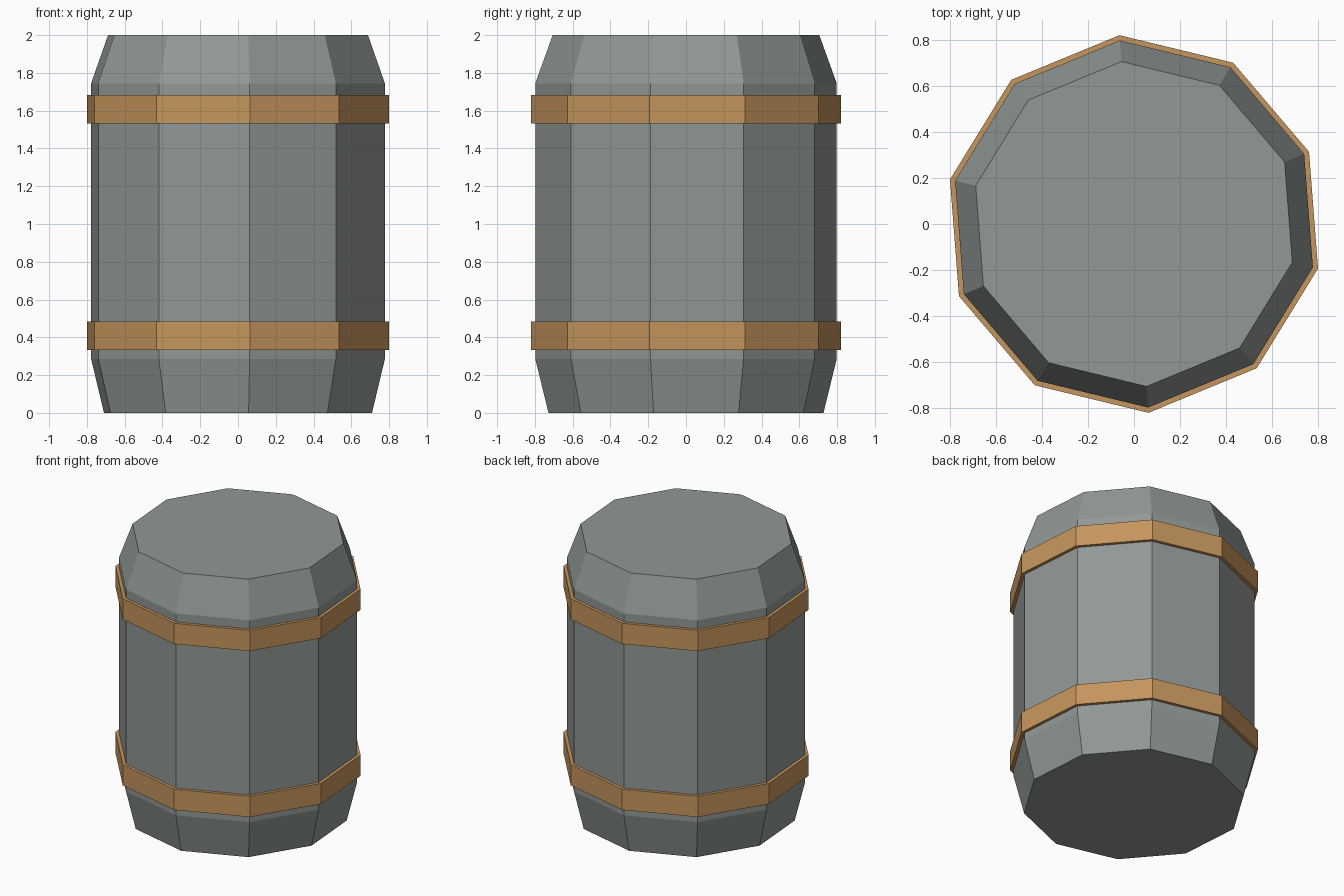
import bpy, bmesh, math

if "Cube" in bpy.data.objects:
    bpy.data.objects.remove(bpy.data.objects["Cube"])

SIDES = 10
TURN = math.radians(-13.6)


def material(name, rgb):
    m = bpy.data.materials.new(name)
    m.diffuse_color = (*rgb, 1)
    m.use_nodes = True
    m.node_tree.nodes["Principled BSDF"].inputs["Base Color"].default_value = m.diffuse_color
    return m


def lathe(name, profile, mat, closed=False):
    """Sweep (radius, z) points around z; closed joins last ring to first, else caps the ends."""
    bm = bmesh.new()
    rings = [[bm.verts.new((r * math.cos(TURN + i * math.tau / SIDES),
                            r * math.sin(TURN + i * math.tau / SIDES), z))
              for i in range(SIDES)] for r, z in profile]
    pairs = list(zip(rings, rings[1:]))
    if closed:
        pairs.append((rings[-1], rings[0]))
    else:
        bm.faces.new(rings[0][::-1])
        bm.faces.new(rings[-1])
    for a, b in pairs:
        for i in range(SIDES):
            j = (i + 1) % SIDES
            bm.faces.new((a[i], a[j], b[j], b[i]))
    bmesh.ops.recalc_face_normals(bm, faces=bm.faces)
    mesh = bpy.data.meshes.new(name)
    bm.to_mesh(mesh)
    bm.free()
    mesh.materials.append(mat)
    obj = bpy.data.objects.new(name, mesh)
    bpy.context.collection.objects.link(obj)
    return obj


grey = material("weathered_grey", (0.28, 0.315, 0.30))
tan = material("hoop_tan", (0.56, 0.30, 0.11))

# Barrel body with tapered ends
lathe("barrel_body", [(0.73, 0), (0.80, 0.285), (0.80, 1.745), (0.708, 2.0)], grey)

# Two hoops wrapped around the body
for name, z in (("lower_hoop", 0.333), ("upper_hoop", 1.533)):
    lathe(name, [(0.79, z), (0.823, z), (0.823, z + 0.15), (0.79, z + 0.15)], tan, closed=True)
